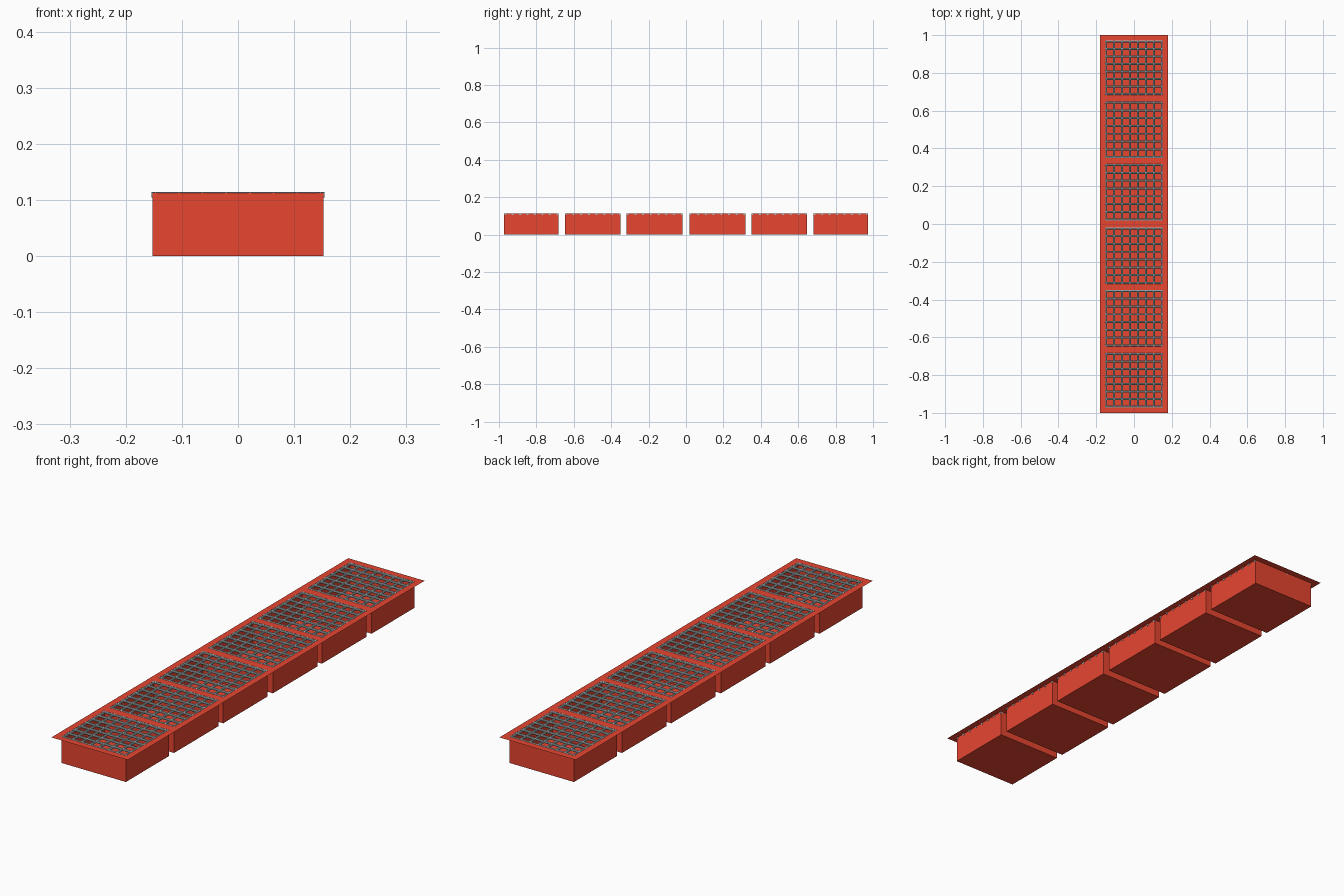
import bpy, bmesh
from mathutils import Matrix
from math import pi

if "Cube" in bpy.data.objects:
    bpy.data.objects.remove(bpy.data.objects["Cube"])

TOP = 0.112          # height of the thin rim sheet
HALF_X = 0.152       # half width of each tray
RIM_X = 0.18
SPANS = [(0.018, 0.317), (0.349, 0.648), (0.683, 0.972)]
SPANS = [(-b, -a) for a, b in reversed(SPANS)] + SPANS


def material(name, color):
    m = bpy.data.materials.new(name)
    m.diffuse_color = color
    m.use_nodes = True
    m.node_tree.nodes["Principled BSDF"].inputs["Base Color"].default_value = m.diffuse_color
    return m


def finish(bm, name, mat):
    mesh = bpy.data.meshes.new(name)
    bm.to_mesh(mesh)
    bm.free()
    mesh.materials.append(mat)
    ob = bpy.data.objects.new(name, mesh)
    bpy.context.collection.objects.link(ob)
    return ob


red = material("red_paint", (0.8, 0.06, 0.03, 1))
steel = material("steel", (0.45, 0.55, 0.56, 1))

# Thin rim sheet with six openings
bm = bmesh.new()
xs = [-RIM_X, -HALF_X, HALF_X, RIM_X]
ys = [-1.0] + [y for span in SPANS for y in span] + [1.0]
grid = [[bm.verts.new((x, y, TOP)) for x in xs] for y in ys]
for j in range(len(ys) - 1):
    for i in range(3):
        if i == 1 and j % 2 == 1:
            continue
        bm.faces.new((grid[j][i], grid[j][i + 1], grid[j + 1][i + 1], grid[j + 1][i]))
finish(bm, "rim_sheet", red)


# Open-topped tray
def tray(name, y0, y1):
    bm = bmesh.new()
    m = Matrix.Translation((0, (y0 + y1) / 2, TOP / 2)) @ Matrix.Diagonal((2 * HALF_X, y1 - y0, TOP, 1))
    bmesh.ops.create_cube(bm, size=1, matrix=m)
    bm.normal_update()
    bmesh.ops.delete(bm, geom=[f for f in bm.faces if f.normal.z > 0.5], context='FACES')
    finish(bm, name, red)


# Crossed round bars covering a tray
def grating(name, y0, y1, count=8, r=0.005):
    bm = bmesh.new()
    yc, length = (y0 + y1) / 2, y1 - y0
    z = TOP + 0.002 - r

    def bar(loc, rot, depth):
        bmesh.ops.create_cone(bm, cap_ends=True, segments=8, radius1=r, radius2=r,
                              depth=depth, matrix=Matrix.Translation(loc) @ rot)

    for k in range(count):
        t = k / (count - 1) * 2 - 1
        bar((t * (HALF_X - r), yc, z), Matrix.Rotation(pi / 2, 4, 'X'), length)
        bar((0, yc + t * (length / 2 - r), z), Matrix.Rotation(pi / 2, 4, 'Y'), 2 * HALF_X + 0.004)
    finish(bm, name, steel)


for n, (y0, y1) in enumerate(SPANS, 1):
    tray(f"tray_{n}", y0, y1)
    grating(f"grating_{n}", y0, y1)
